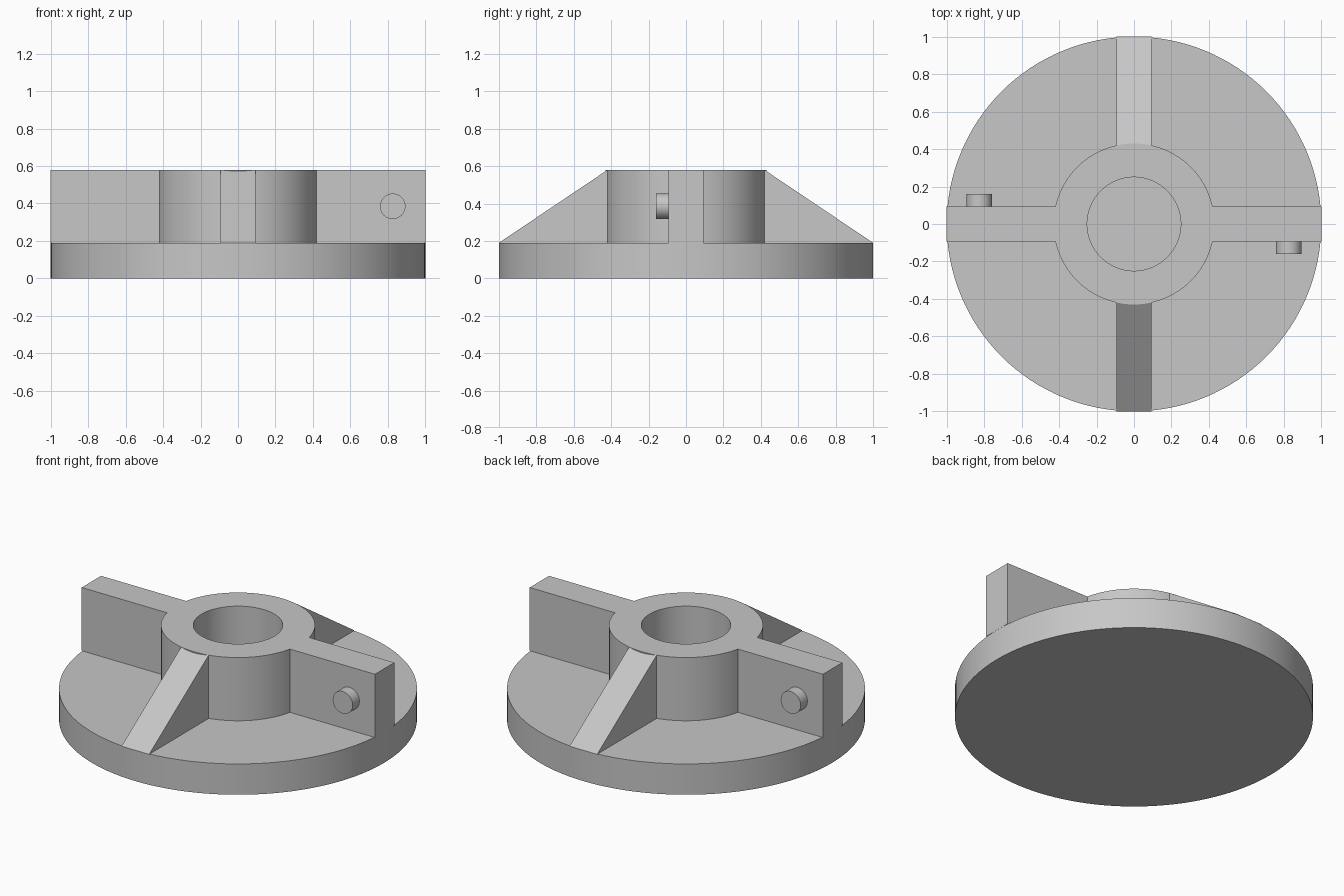
import bpy, bmesh
from math import radians, pi
from mathutils import Matrix, Vector

if "Cube" in bpy.data.objects:
    bpy.data.objects.remove(bpy.data.objects["Cube"])

GREY = (0.57, 0.57, 0.57, 1)
grey = bpy.data.materials.new("plain_grey")
grey.use_nodes = True
grey.diffuse_color = GREY
grey.node_tree.nodes["Principled BSDF"].inputs["Base Color"].default_value = GREY

BASE_TOP, TOP = 0.19, 0.58
HALF = 0.094                      # half thickness of the ribs
HUB_R, BORE_R = 0.43, 0.25
ROOT = (HUB_R ** 2 - HALF ** 2) ** 0.5   # where a rib's corners meet the hub


def finish(name, bm):
    bmesh.ops.recalc_face_normals(bm, faces=bm.faces)
    mesh = bpy.data.meshes.new(name)
    bm.to_mesh(mesh)
    bm.free()
    obj = bpy.data.objects.new(name, mesh)
    bpy.context.collection.objects.link(obj)
    mesh.materials.append(grey)
    bpy.ops.object.select_all(action="DESELECT")
    obj.select_set(True)
    bpy.context.view_layer.objects.active = obj
    bpy.ops.object.shade_smooth_by_angle(angle=radians(30))
    return obj


def cylinder(name, radius, depth, centre, segments, turn=0):
    bm = bmesh.new()
    matrix = Matrix.Translation(centre) @ Matrix.Rotation(turn, 4, "X")
    bmesh.ops.create_cone(bm, cap_ends=True, segments=segments, radius1=radius,
                          radius2=radius, depth=depth, matrix=matrix)
    return finish(name, bm)


def rib(name, profile, angle):
    """Extrude an (outward, height) profile to a rib and turn it about z."""
    bm = bmesh.new()
    face = bm.faces.new([bm.verts.new((r, -HALF, z)) for r, z in profile])
    new = bmesh.ops.extrude_face_region(bm, geom=[face])["geom"]
    moved = [v for v in new if isinstance(v, bmesh.types.BMVert)]
    bmesh.ops.translate(bm, verts=moved, vec=(0, 2 * HALF, 0))
    bm.transform(Matrix.Rotation(angle, 4, "Z"))
    return finish(name, bm)


# Round base plate
cylinder("base_plate", 1, BASE_TOP, (0, 0, BASE_TOP / 2), 128)

# Hub with a blind bore, revolved from its section
bm = bmesh.new()
section = [(HUB_R, BASE_TOP), (HUB_R, TOP), (BORE_R, TOP), (BORE_R, BASE_TOP)]
points = [bm.verts.new((r, 0, z)) for r, z in section]
points += [bm.edges.new(pair) for pair in zip(points, points[1:] + points[:1])]
bmesh.ops.spin(bm, geom=points, cent=(0, 0, 0), axis=(0, 0, 1),
               angle=2 * pi, steps=96, use_merge=True)
bmesh.ops.remove_doubles(bm, verts=bm.verts, dist=0.0001)
finish("hub", bm)

# Full-height driving arms on the sides, sloping gussets at front and back
arm = [(ROOT, BASE_TOP), (1, BASE_TOP), (1, TOP), (ROOT, TOP)]
gusset = [(ROOT, BASE_TOP), (1, BASE_TOP), (ROOT, TOP)]
rib("left_arm", arm, 0)
rib("right_arm", arm, pi)
rib("back_gusset", gusset, pi / 2)
rib("front_gusset", gusset, -pi / 2)

# Short pegs on opposite faces of the two arms
for name, side in (("left_peg", 1), ("right_peg", -1)):
    centre = Vector((0.826 * side, -0.126 * side, 0.385))
    cylinder(name, 0.068, 0.068, centre, 48, pi / 2)
